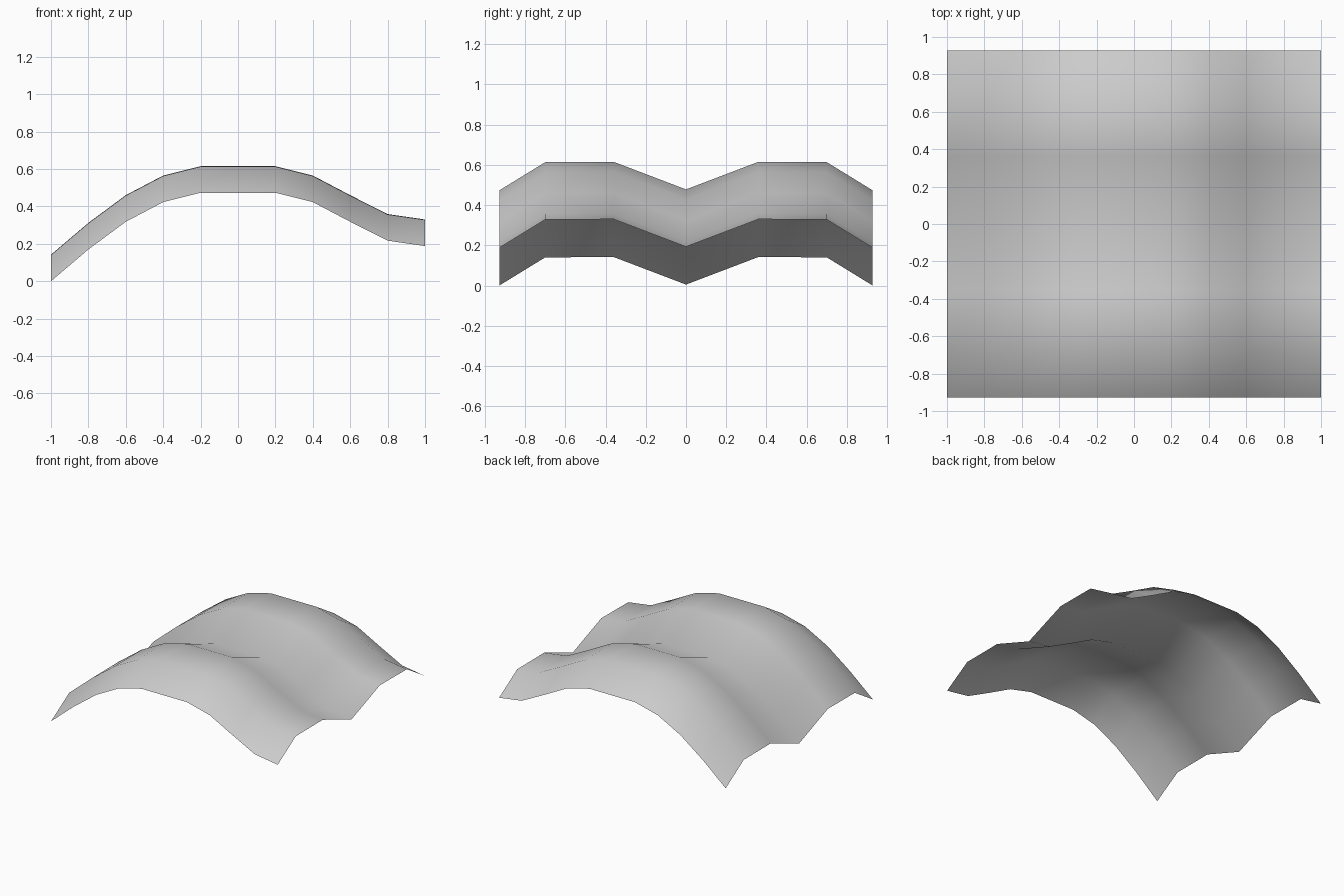
import bpy
import bmesh

cube = bpy.data.objects.get("Cube")
if cube:
    bpy.data.objects.remove(cube, do_unlink=True)

# Plain grey cloth
grey = bpy.data.materials.new("grey")
grey.use_nodes = True
colour = (0.6, 0.6, 0.6, 1)
grey.diffuse_color = colour
grey.node_tree.nodes["Principled BSDF"].inputs["Base Color"].default_value = colour

# Long arch (x, z) and double-humped cross profile (y, z)
arch = [(-1, 0), (-0.8, 0.17), (-0.6, 0.318), (-0.4, 0.423), (-0.2, 0.473), (0, 0.473),
        (0.2, 0.473), (0.4, 0.423), (0.6, 0.318), (0.8, 0.217), (1, 0.188)]
half = [(0, 0.005), (0.36, 0.142), (0.7, 0.14), (0.928, 0)]
humps = [(-y, z) for y, z in reversed(half[1:])] + half

# Sweep the arch along the cross profile
bm = bmesh.new()
rows = [[bm.verts.new((x, y, za + zh)) for x, za in arch] for y, zh in humps]
for near, far in zip(rows, rows[1:]):
    for i in range(len(arch) - 1):
        bm.faces.new((near[i], near[i + 1], far[i + 1], far[i]))
for face in bm.faces:
    face.smooth = True

mesh = bpy.data.meshes.new("canopy_sheet")
bm.to_mesh(mesh)
bm.free()
mesh.materials.append(grey)
canopy = bpy.data.objects.new("canopy_sheet", mesh)
bpy.context.collection.objects.link(canopy)
